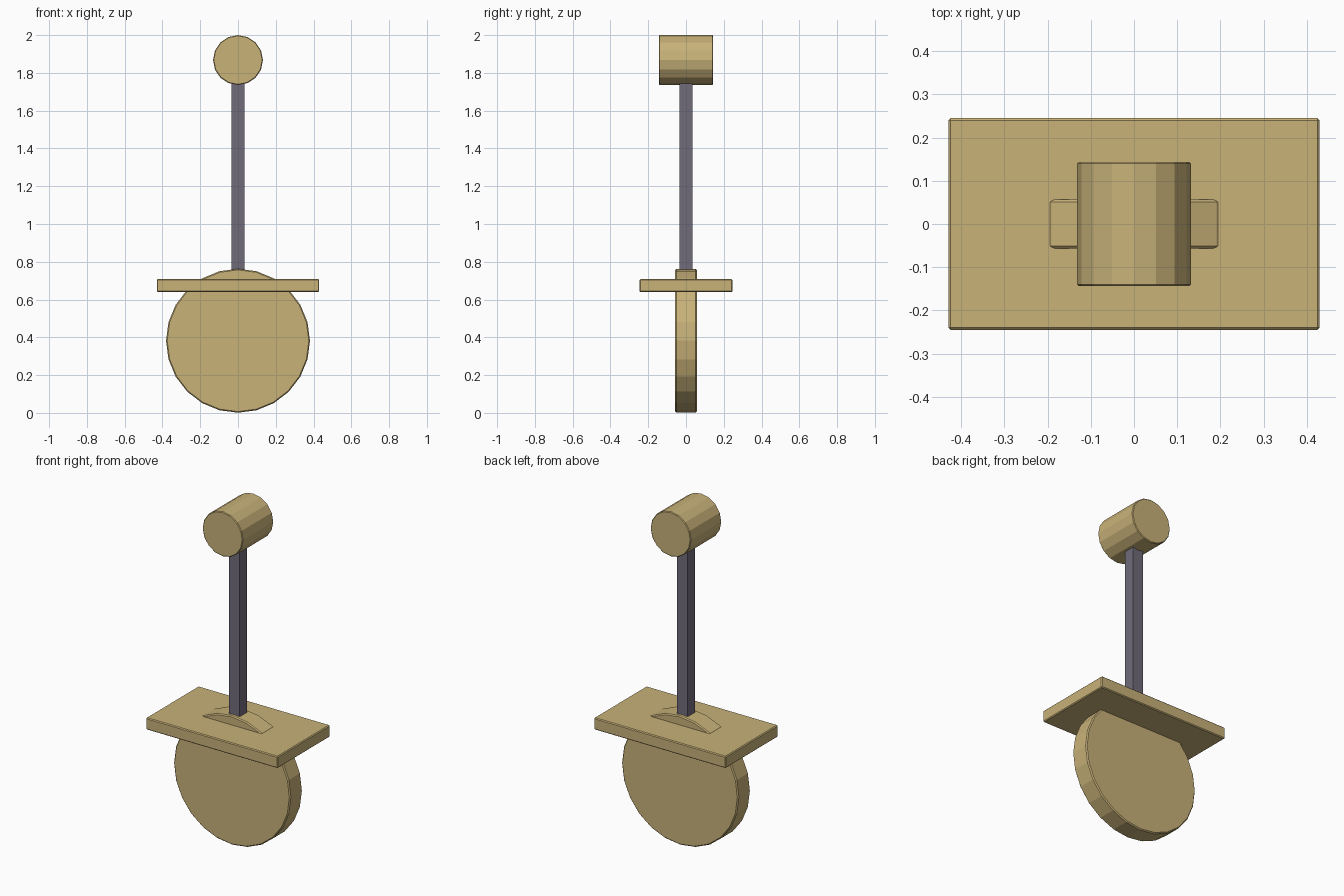
import bpy
from math import pi

cube = bpy.data.objects.get("Cube")
if cube:
    bpy.data.objects.remove(cube, do_unlink=True)


def make_material(name, rgb):
    mat = bpy.data.materials.new(name)
    mat.use_nodes = True
    mat.diffuse_color = (*rgb, 1)
    mat.node_tree.nodes["Principled BSDF"].inputs["Base Color"].default_value = (*rgb, 1)
    return mat


wood = make_material("pale wood", (0.58, 0.445, 0.19))
metal = make_material("grey metal", (0.165, 0.15, 0.195))


def finish(name, mat, bevel):
    obj = bpy.context.object
    obj.name = name
    obj.data.materials.append(mat)
    bpy.ops.object.transform_apply(location=False, rotation=True, scale=True)
    if bevel:
        mod = obj.modifiers.new("soft edges", "BEVEL")
        mod.width = bevel
        mod.segments = 1
        mod.limit_method = "ANGLE"
    return obj


def box(name, mat, size, z, bevel=0):
    bpy.ops.mesh.primitive_cube_add(size=1, location=(0, 0, z))
    bpy.context.object.scale = size
    return finish(name, mat, bevel)


def disc(name, mat, sides, radius, depth, z, bevel):
    # Cylinder lying along the y axis
    bpy.ops.mesh.primitive_cylinder_add(vertices=sides, radius=radius, depth=depth,
                                        location=(0, 0, z), rotation=(pi / 2, 0, 0))
    return finish(name, mat, bevel)


# Wheel at the bottom, pushed up through the seat board
disc("wheel", wood, 24, 0.381, 0.114, 0.382, 0.006)

# Flat board across the wheel
box("board", wood, (0.86, 0.49, 0.07), 0.674, 0.005)

# Square post from the wheel up to the handle
box("post", metal, (0.07, 0.07, 1.15), 1.275)

# Round handle on top of the post
disc("handle", wood, 16, 0.132, 0.288, 1.868, 0.004)
